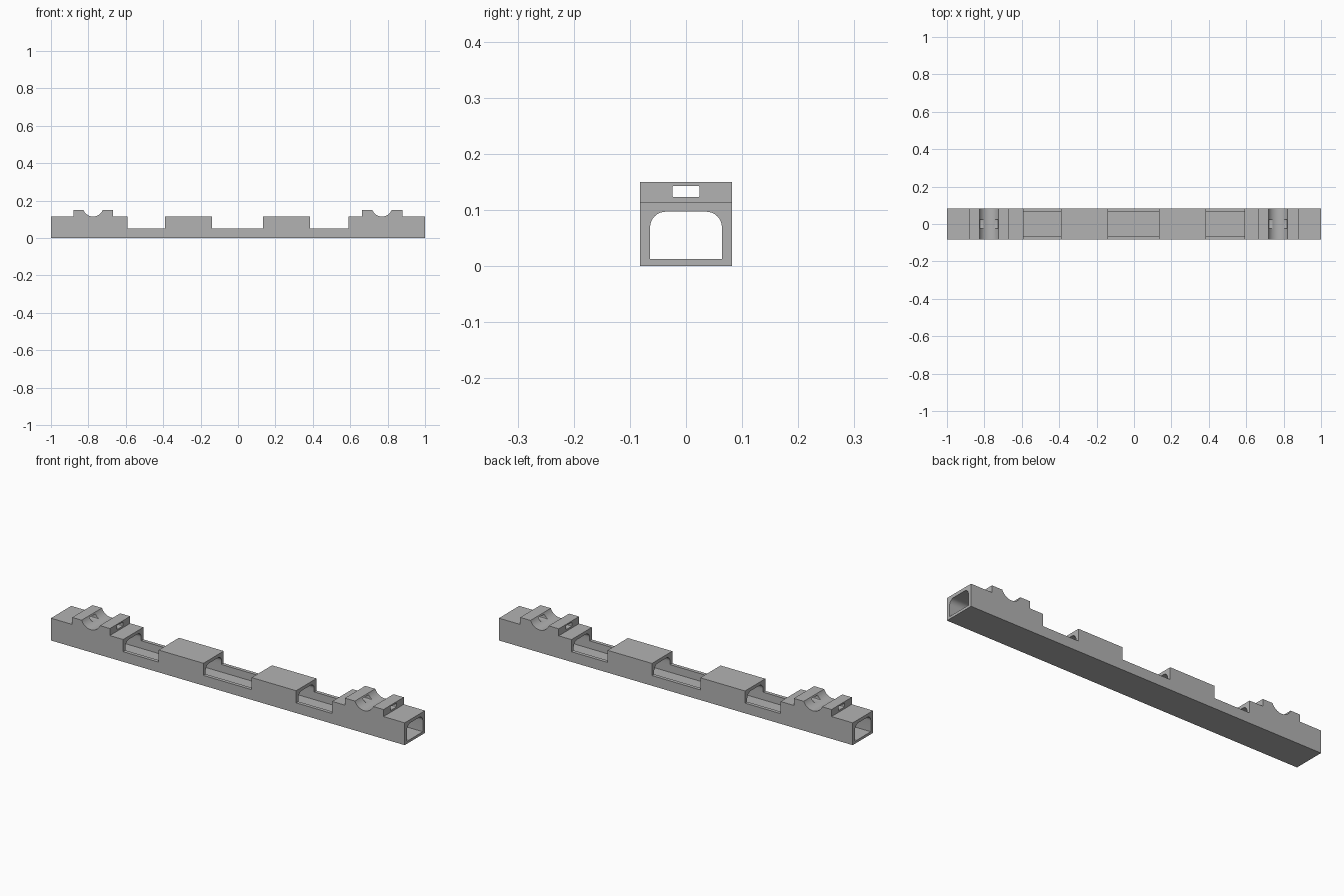
import bpy, bmesh, math
from mathutils import Vector

cube = bpy.data.objects.get("Cube")
if cube:
    bpy.data.objects.remove(cube, do_unlink=True)

HALF_W = 0.082   # half the beam width
DECK = 0.114     # top of the beam
TOP = 0.15       # top of the cradles
CUT = 0.052      # floor of the open windows

grey = bpy.data.materials.new("Mid grey")
grey.use_nodes = True
colour = (0.45, 0.45, 0.45, 1)
grey.diffuse_color = colour
grey.node_tree.nodes["Principled BSDF"].inputs["Base Color"].default_value = colour


def arc(cx, cz, r, start, end, steps):
    """Points on an arc, angles in degrees."""
    angles = [math.radians(start + (end - start) * i / steps) for i in range(steps + 1)]
    return [(cx + r * math.cos(a), cz + r * math.sin(a)) for a in angles]


def prism(name, outline, axis, low, high):
    """Extrude an (across, up) outline along the x or y axis."""
    bm = bmesh.new()
    place = (lambda u, v: (low, u, v)) if axis == "X" else (lambda u, v: (u, low, v))
    face = bm.faces.new([bm.verts.new(place(u, v)) for u, v in outline])
    out = bmesh.ops.extrude_face_region(bm, geom=[face])
    step = Vector((high - low, 0, 0)) if axis == "X" else Vector((0, high - low, 0))
    moved = [g for g in out["geom"] if isinstance(g, bmesh.types.BMVert)]
    bmesh.ops.translate(bm, vec=step, verts=moved)
    bmesh.ops.recalc_face_normals(bm, faces=bm.faces)
    mesh = bpy.data.meshes.new(name)
    bm.to_mesh(mesh)
    bm.free()
    mesh.materials.append(grey)
    obj = bpy.data.objects.new(name, mesh)
    bpy.context.collection.objects.link(obj)
    return obj


def cradle(left, right, centre):
    """Raised block with a round groove across its top."""
    radius = 0.0555
    axis_z = DECK + 0.001 + radius
    half = math.degrees(math.acos((axis_z - TOP) / radius))
    groove = arc(centre, axis_z, radius, 270 - half, 270 + half, 20)
    return [(left, DECK), (left, TOP), *groove, (right, TOP), (right, DECK)]


def window(left, right):
    return [(left, DECK), (left, CUT), (right, CUT), (right, DECK)]


# Beam: side profile with cradles and open windows
profile = [(-1, 0), (-1, DECK)]
profile += cradle(-0.88, -0.667, -0.775)
profile += window(-0.592, -0.391) + window(-0.138, 0.135) + window(0.386, 0.59)
profile += cradle(0.662, 0.88, 0.77)
profile += [(1, DECK), (1, 0)]
beam = prism("hollow_beam", profile, "Y", -HALF_W, HALF_W)

# Arched tunnel through the whole length
tunnel_outline = [(-0.064, 0.013), (0.064, 0.013)]
tunnel_outline += arc(0.036, 0.069, 0.028, 0, 90, 8)
tunnel_outline += arc(-0.036, 0.069, 0.028, 90, 180, 8)
tunnel = prism("tunnel_cutter", tunnel_outline, "X", -1.1, 1.1)

# Strap slot through both cradles
slot_outline = []
for sy, sz, start in ((1, 1, 0), (-1, 1, 90), (-1, -1, 180), (1, -1, 270)):
    slot_outline += arc(sy * 0.022, 0.133 + sz * 0.008, 0.002, start, start + 90, 3)
slot = prism("slot_cutter", slot_outline, "X", -1.1, 1.1)

# Cut the holes and drop the cutters
bpy.context.view_layer.objects.active = beam
for cutter in (tunnel, slot):
    cutter.hide_render = True
    mod = beam.modifiers.new(cutter.name, "BOOLEAN")
    mod.operation = "DIFFERENCE"
    mod.solver = "EXACT"
    mod.object = cutter
    bpy.ops.object.modifier_apply(modifier=mod.name)
    bpy.data.objects.remove(cutter, do_unlink=True)

bpy.ops.object.select_all(action="DESELECT")
beam.select_set(True)
bpy.ops.object.shade_smooth_by_angle(angle=math.radians(30))
